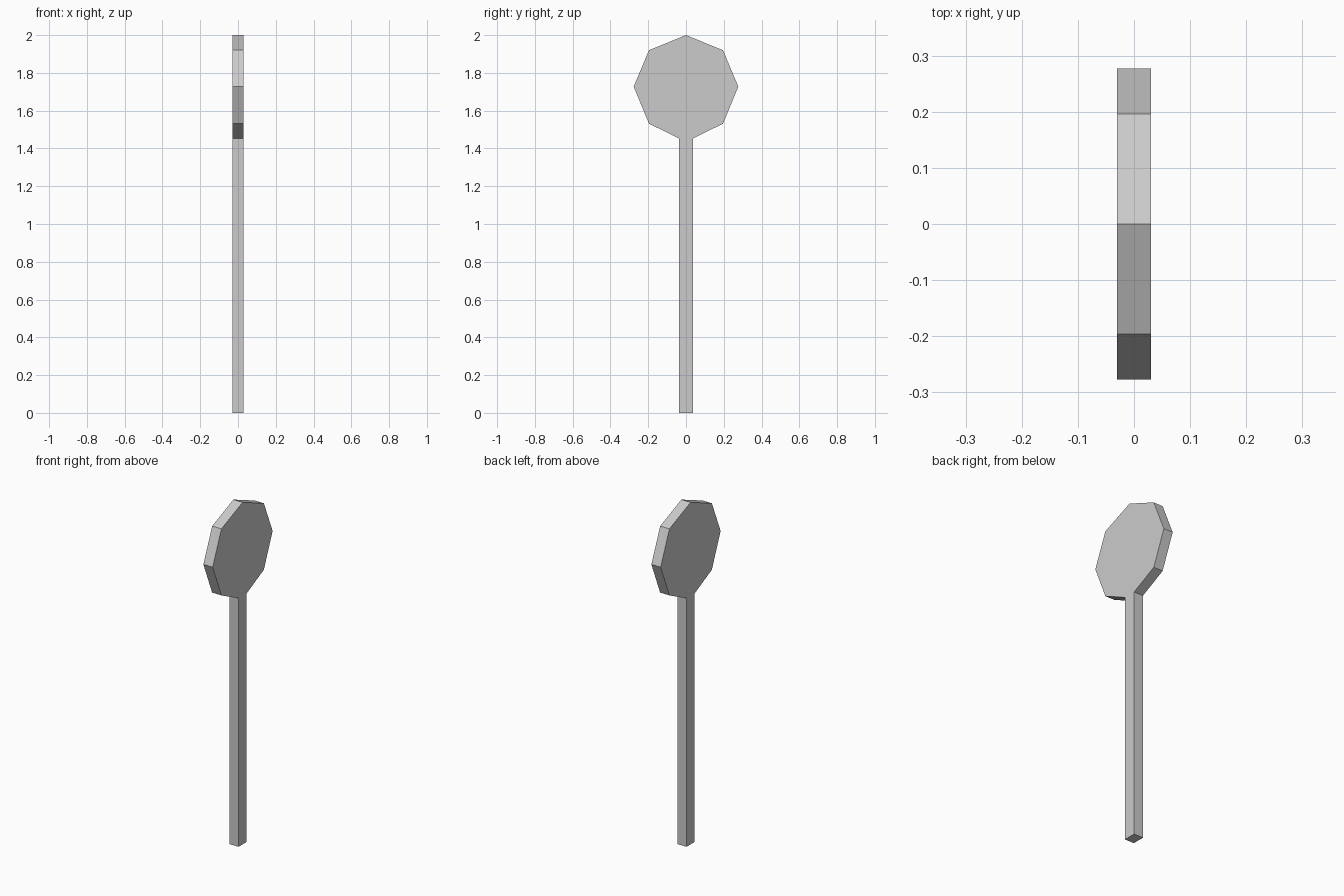
import bpy, bmesh

if "Cube" in bpy.data.objects:
    bpy.data.objects.remove(bpy.data.objects["Cube"])

# Right half of the side outline (y, z), from the foot up to the rim
half = [(0.037, 0.0), (0.037, 1.453), (0.196, 1.531),
        (0.277, 1.727), (0.196, 1.92)]
outline = half + [(0.0, 2.0)] + [(-y, z) for y, z in reversed(half)]
depth = 0.06

# Post and octagonal panel as one solid slab, extruded along x
bm = bmesh.new()
face = bm.faces.new([bm.verts.new((-depth / 2, y, z)) for y, z in outline])
result = bmesh.ops.extrude_face_region(bm, geom=[face], use_keep_orig=True)
moved = [g for g in result["geom"] if isinstance(g, bmesh.types.BMVert)]
bmesh.ops.translate(bm, verts=moved, vec=(depth, 0, 0))
bmesh.ops.recalc_face_normals(bm, faces=bm.faces)

mesh = bpy.data.meshes.new("sign_post")
bm.to_mesh(mesh)
bm.free()
bpy.context.collection.objects.link(bpy.data.objects.new("sign_post", mesh))
